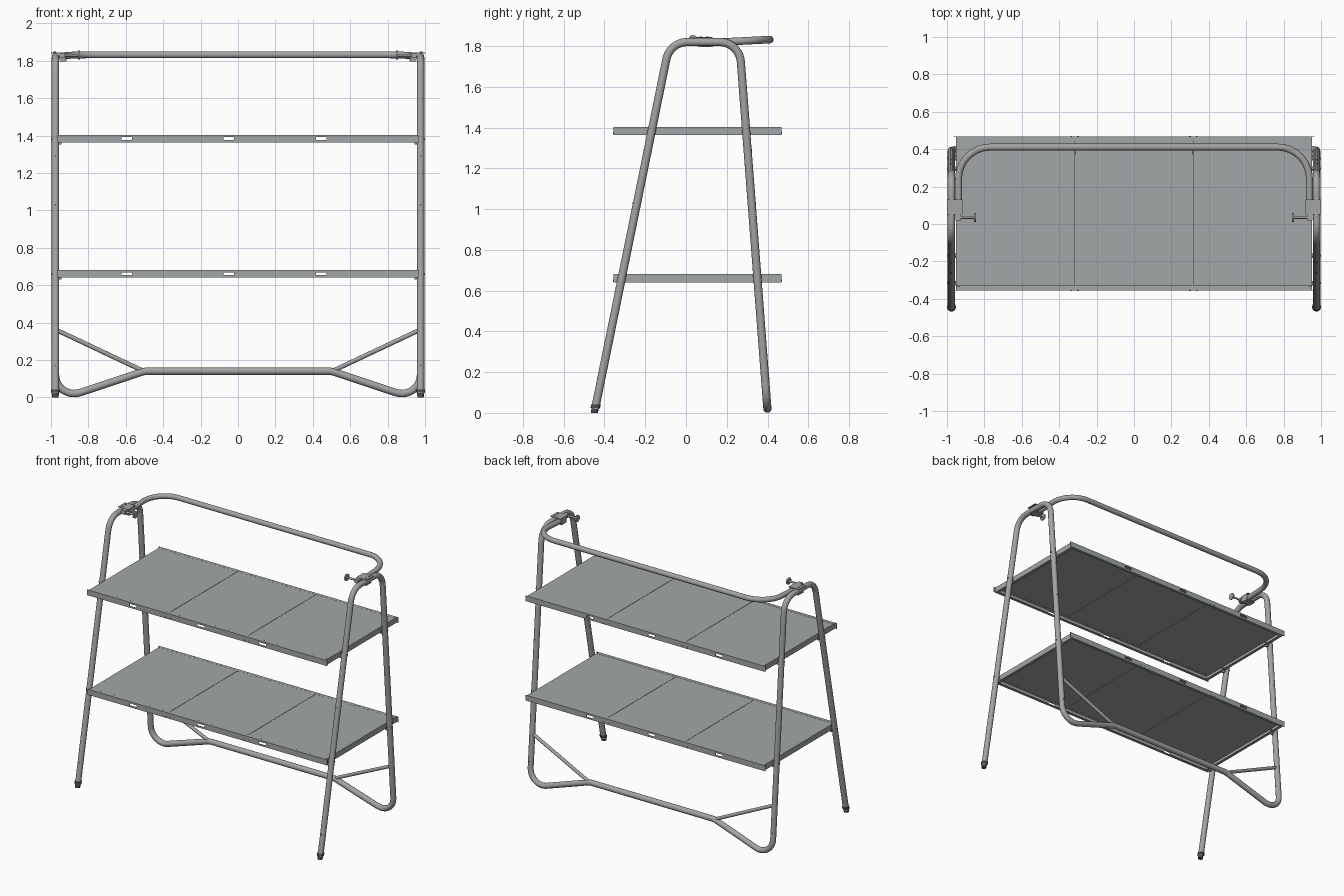
import bpy, bmesh, math
from mathutils import Vector, Matrix

if "Cube" in bpy.data.objects:
    bpy.data.objects.remove(bpy.data.objects["Cube"])


def material(name, rgb):
    m = bpy.data.materials.new(name)
    m.diffuse_color = (*rgb, 1)
    m.use_nodes = True
    m.node_tree.nodes["Principled BSDF"].inputs["Base Color"].default_value = m.diffuse_color
    return m


STEEL = material("tube grey", (0.37, 0.37, 0.37))
SHEET = material("shelf grey", (0.37, 0.39, 0.39))
RUBBER = material("dark rubber", (0.07, 0.07, 0.07))


def finish(name, mesh, mat, smooth=False):
    mesh.materials.clear()
    mesh.materials.append(mat)
    ob = bpy.data.objects.new(name, mesh)
    bpy.context.scene.collection.objects.link(ob)
    if smooth:
        bpy.ops.object.select_all(action='DESELECT')
        ob.select_set(True)
        bpy.context.view_layer.objects.active = ob
        bpy.ops.object.shade_smooth_by_angle(angle=math.radians(40))
    return ob


def from_bm(name, bm, mat, smooth=False):
    mesh = bpy.data.meshes.new(name)
    bm.to_mesh(mesh)
    bm.free()
    return finish(name, mesh, mat, smooth)


def box(bm, x0, x1, y0, y1, z0, z1):
    mat = Matrix.Translation(((x0 + x1) / 2, (y0 + y1) / 2, (z0 + z1) / 2)) @ \
        Matrix.Diagonal((abs(x1 - x0), abs(y1 - y0), abs(z1 - z0), 1))
    bmesh.ops.create_cube(bm, size=1, matrix=mat)


def rod(bm, a, b, r0, r1=None, sides=16):
    a, b = Vector(a), Vector(b)
    d = b - a
    mat = Matrix.Translation((a + b) / 2) @ d.to_track_quat('Z', 'Y').to_matrix().to_4x4()
    return bmesh.ops.create_cone(bm, cap_ends=True, segments=sides, radius1=r0,
                                 radius2=r0 if r1 is None else r1,
                                 depth=d.length, matrix=mat)["verts"]


def rounded(corners, steps=10):
    """Corners are (point, bend radius); returns the path with arcs."""
    pts = [Vector(p) for p, _ in corners]
    out = [pts[0]]
    for i in range(1, len(pts) - 1):
        p, r = pts[i], corners[i][1]
        u, v = (pts[i - 1] - p).normalized(), (pts[i + 1] - p).normalized()
        half = u.angle(v) / 2
        centre = p + (u + v).normalized() * (r / math.sin(half))
        s = p + u * (r / math.tan(half)) - centre
        e = p + v * (r / math.tan(half)) - centre
        ang = s.angle(e)
        for k in range(steps + 1):
            t = k / steps
            out.append(centre + (s * math.sin((1 - t) * ang) + e * math.sin(t * ang)) / math.sin(ang))
    out.append(pts[-1])
    return out


def tube(name, path, radius):
    cu = bpy.data.curves.new(name, 'CURVE')
    cu.dimensions = '3D'
    cu.bevel_depth = radius
    cu.bevel_resolution = 6
    cu.use_fill_caps = True
    sp = cu.splines.new('POLY')
    sp.points.add(len(path) - 1)
    for q, p in zip(sp.points, path):
        q.co = (*p, 1)
    tmp = bpy.data.objects.new(name + "_curve", cu)
    bpy.context.scene.collection.objects.link(tmp)
    dg = bpy.context.evaluated_depsgraph_get()
    mesh = bpy.data.meshes.new_from_object(tmp.evaluated_get(dg))
    bpy.data.objects.remove(tmp)
    return finish(name, mesh, STEEL, True)


def front_y(z):
    return -0.450 + 0.2037 * z


def rear_y(z):
    return 0.401 - 0.0765 * z


LEG_X = 0.976

# Main frame: one bent tube, front foot to front foot
half = [((-LEG_X, front_y(0.02), 0.02), 0),
        ((-LEG_X, front_y(1.82), 1.82), 0.105),
        ((-LEG_X, rear_y(1.82), 1.82), 0.105),
        ((-LEG_X, rear_y(-0.018), -0.018), 0.10),
        ((-0.50, rear_y(0.14), 0.14), 0.12)]
other = [((-p[0], p[1], p[2]), r) for p, r in reversed(half)]
tube("main_frame", rounded(half + other), 0.02)

# Top rail with rounded corners
tube("top_rail", rounded([((-0.938, 0.08, 1.815), 0), ((-0.938, 0.411, 1.832), 0.17),
                          ((0.938, 0.411, 1.832), 0.17), ((0.938, 0.08, 1.815), 0)]), 0.0185)

for s, side in ((-1, "left"), (1, "right")):
    # Diagonal brace at the back
    bm = bmesh.new()
    rod(bm, (s * 0.97, rear_y(0.36), 0.36), (s * 0.51, rear_y(0.14), 0.143), 0.012)
    from_bm(side + "_brace", bm, STEEL, True)

    # Rubber foot, sheared to follow the leg
    bm = bmesh.new()
    rod(bm, (s * LEG_X, 0, 0), (s * LEG_X, 0, 0.03), 0.017, 0.019, 20)
    rod(bm, (s * LEG_X, 0, 0.025), (s * LEG_X, 0, 0.042), 0.0235, None, 20)
    for v in bm.verts:
        v.co.y += front_y(v.co.z)
    from_bm(side + "_foot", bm, RUBBER, True)

    # Clamp joining rail and frame: plates, rivets, lug
    bm = bmesh.new()
    box(bm, s * 0.918, s * 1.0, 0.05, 0.13, 1.839, 1.844)
    box(bm, s * 0.918, s * 0.99, 0.06, 0.12, 1.795, 1.799)
    box(bm, s * 0.918, s * 0.922, 0.06, 0.12, 1.796, 1.842)
    box(bm, s * 0.925, s * 0.955, 0.02, 0.06, 1.815, 1.842)
    for y in (0.072, 0.105):
        rod(bm, (s * 0.98, y, 1.84), (s * 0.98, y, 1.848), 0.006)
    from_bm(side + "_clamp", bm, STEEL)

    # Clamp screw with round knob
    bm = bmesh.new()
    rod(bm, (s * 0.945, 0.035, 1.83), (s * 0.85, 0.035, 1.83), 0.007)
    rod(bm, (s * 0.856, 0.035, 1.83), (s * 0.846, 0.035, 1.83), 0.024, None, 24)
    from_bm(side + "_clamp_screw", bm, STEEL, True)

    # Adjustment holes on the legs, as thin dark discs
    bm = bmesh.new()
    for z in (0.17, 1.03, 1.29):
        for y, d in ((front_y(z), -1), (rear_y(z), 1)):
            rod(bm, (s * LEG_X, y + d * 0.015, z), (s * LEG_X, y + d * 0.0215, z), 0.004, None, 10)
    from_bm(side + "_leg_holes", bm, RUBBER)

Y0, Y1, X1 = -0.356, 0.468, 0.953
SLOTS = (-0.595, -0.05, 0.445)


def shelf(name, top):
    low = top - 0.04
    # Three sheet panels with narrow seams
    bm = bmesh.new()
    edges = (-X1, -0.315, 0.315, X1)
    for a, b in zip(edges, edges[1:]):
        box(bm, a + 0.0012, b - 0.0012, Y0 + 0.024, Y1 - 0.022, top - 0.004, top - 0.0005)
    from_bm(name + "_panels", bm, SHEET)

    # Long front and back rails: channel with slots in the web
    for y, d, label in ((Y0, 1, "front"), (Y1, -1, "back")):
        bm = bmesh.new()
        box(bm, -X1, X1, y, y + d * 0.023, top - 0.004, top)
        box(bm, -X1, X1, y, y + d * 0.02, low, low + 0.003)
        ends = [-0.966] + [x + k * 0.028 for x in SLOTS for k in (-1, 1)] + [0.966]
        web = (y, y + d * 0.003)
        box(bm, -0.966, 0.966, *web, top - 0.012, top)
        box(bm, -0.966, 0.966, *web, low, top - 0.027)
        for a, b in zip(ends[::2], ends[1::2]):
            box(bm, a, b, *web, top - 0.027, top - 0.012)
        # Small fixings near the seams
        for x in (-0.335, -0.30, 0.30, 0.335):
            rod(bm, (x, y + d * 0.002, low + 0.009), (x, y - d * 0.003, low + 0.009), 0.005, None, 10)
        from_bm(name + "_" + label + "_rail", bm, SHEET)

    for s, side in ((-1, "left"), (1, "right")):
        # Short end rail with return lip
        bm = bmesh.new()
        box(bm, s * X1, s * (X1 - 0.003), Y0, Y1, low, top - 0.001)
        box(bm, s * X1, s * (X1 - 0.02), Y0, Y1, low, low + 0.003)
        from_bm(name + "_" + side + "_end_rail", bm, SHEET)
        # Bolts and little brackets holding the shelf to the legs
        bm = bmesh.new()
        z = top - 0.022
        for y in (front_y(z), rear_y(z)):
            rod(bm, (s * 0.935, y, z), (s * 1.0, y, z), 0.006, None, 12)
            box(bm, s * 0.945, s * 0.958, y - 0.012, y + 0.012, low - 0.012, low + 0.02)
        from_bm(name + "_" + side + "_fixings", bm, STEEL)


shelf("upper_shelf", 1.404)
shelf("lower_shelf", 0.681)
